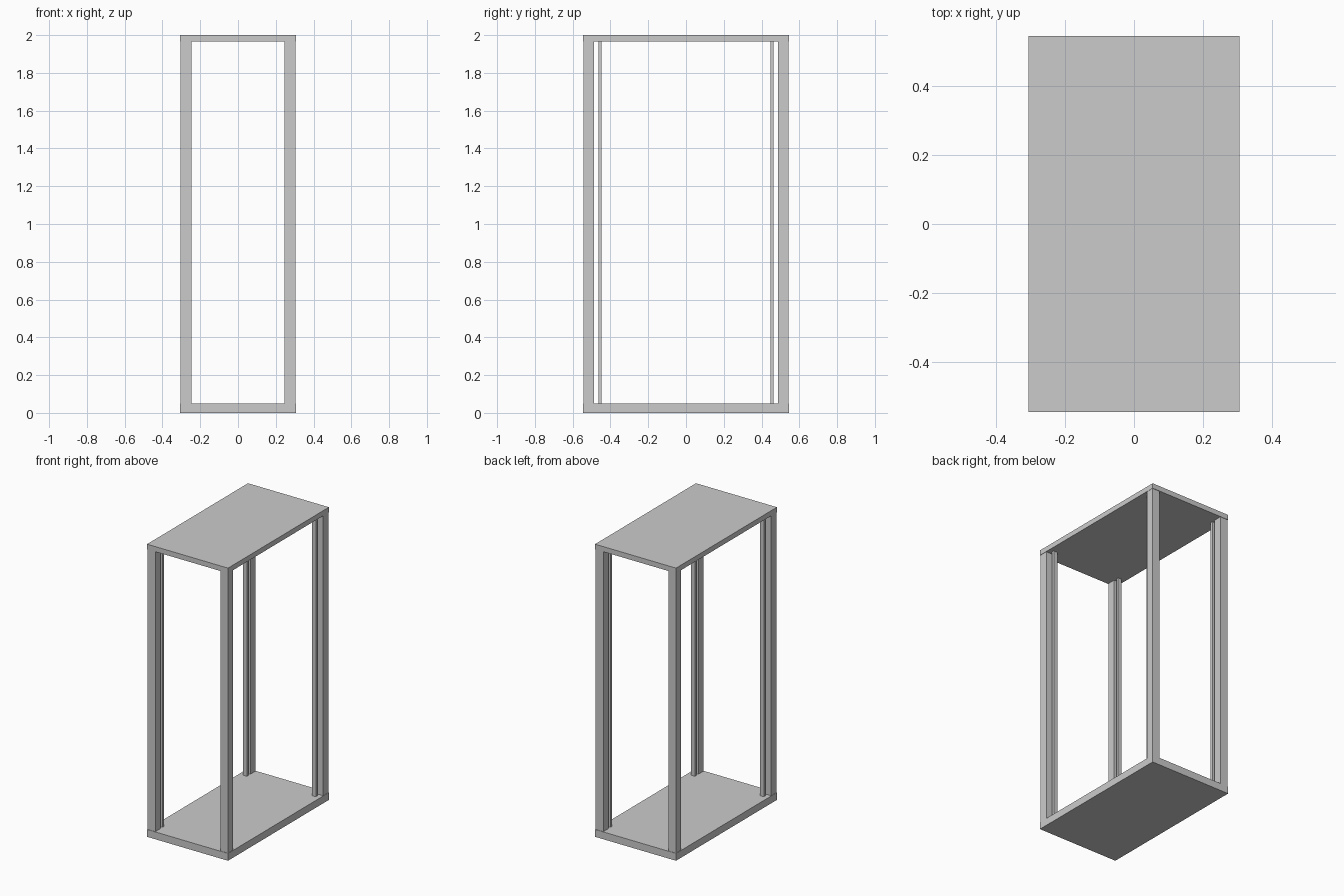
import bpy

if "Cube" in bpy.data.objects:
    bpy.data.objects.remove(bpy.data.objects["Cube"])

def box(name, x0, x1, y0, y1, z0, z1):
    bpy.ops.mesh.primitive_cube_add(size=1, location=((x0+x1)/2, (y0+y1)/2, (z0+z1)/2))
    ob = bpy.context.object
    ob.name = name
    ob.scale = (x1-x0, y1-y0, z1-z0)
    bpy.ops.object.transform_apply(location=True, rotation=False, scale=True)
    return ob

# base and top plates
box("base_plate", -0.306, 0.306, -0.545, 0.545, 0, 0.05)
box("top_plate", -0.306, 0.306, -0.545, 0.545, 1.965, 2)

# corner posts and the thin mounting rails just inside them
for sx, side in ((-1, "left"), (1, "right")):
    for sy, end in ((-1, "front"), (1, "back")):
        for part, xa, xb, ya, yb in (("post", 0.246, 0.304, 0.486, 0.542),
                                     ("rail", 0.246, 0.275, 0.448, 0.464)):
            x0, x1 = sorted((sx*xa, sx*xb))
            y0, y1 = sorted((sy*ya, sy*yb))
            box(f"{end}_{side}_{part}", x0, x1, y0, y1, 0.05, 1.965)
